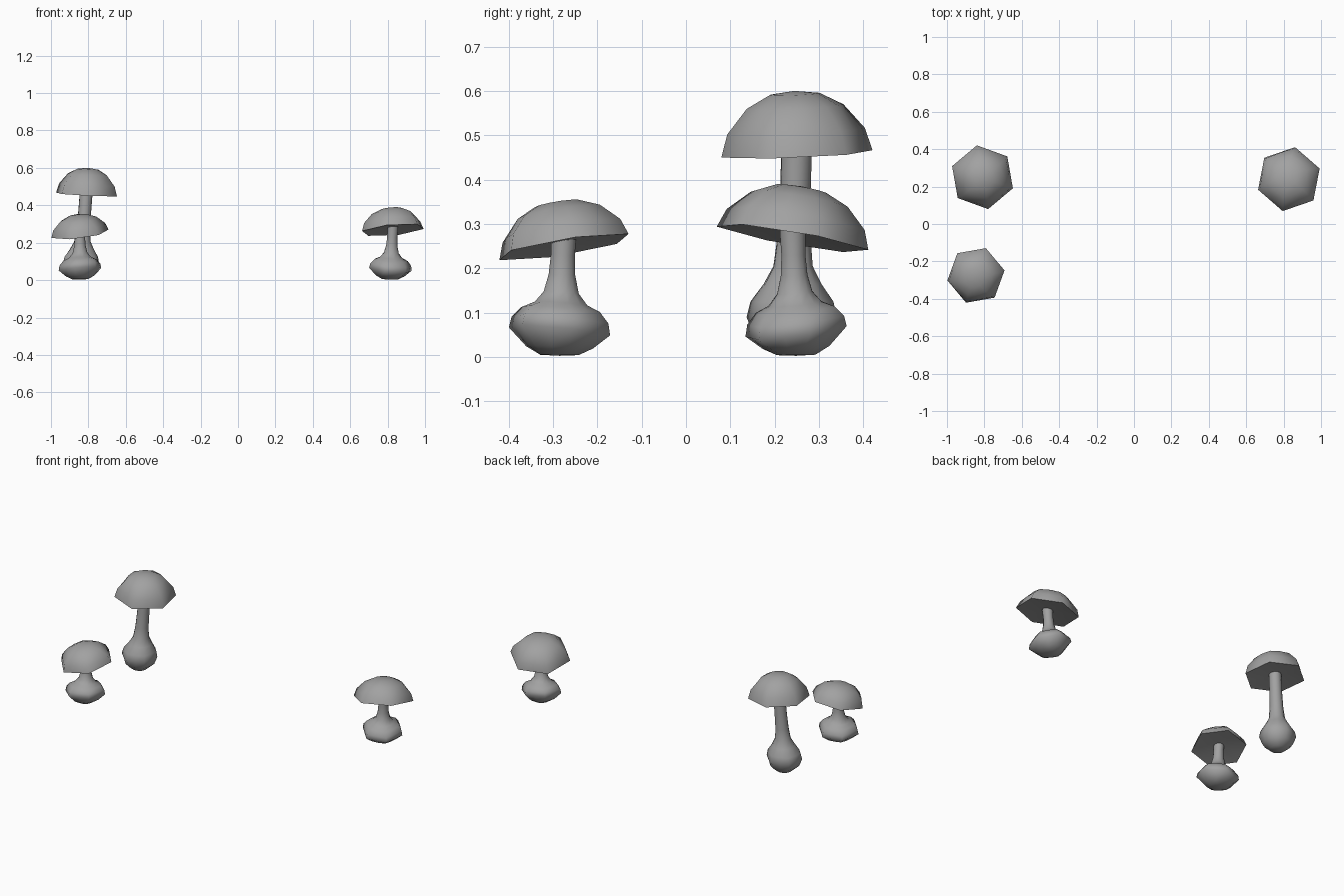
import bpy, bmesh
from math import cos, sin, radians, pi

cube = bpy.data.objects.get("Cube")
if cube:
    bpy.data.objects.remove(cube, do_unlink=True)

grey = bpy.data.materials.new("mushroom_grey")
grey.use_nodes = True
grey.diffuse_color = (0.36, 0.36, 0.36, 1)
grey.node_tree.nodes["Principled BSDF"].inputs["Base Color"].default_value = (0.36, 0.36, 0.36, 1)

SIDES = 12


def loft(name, profile, place, phase, smooth):
    """Skin rings of (radius, height, roundness): 0 is a hexagon, 1 a circle."""
    bm = bmesh.new()
    rings = []
    for r, h, rnd in profile:
        ring = []
        for i in range(SIDES if r else 1):
            flat = 1 if i % 2 == 0 else rnd + (1 - rnd) * cos(pi / 6)
            a = radians(phase) + 2 * pi * i / SIDES
            ring.append(bm.verts.new(place(r * flat * cos(a), r * flat * sin(a), h)))
        rings.append(ring)
    for low, high in zip(rings, rings[1:]):
        for i in range(SIDES):
            j = (i + 1) % SIDES
            quad = [low[i % len(low)], low[j % len(low)], high[j % len(high)], high[i % len(high)]]
            bm.faces.new(list(dict.fromkeys(quad)))
    bmesh.ops.recalc_face_normals(bm, faces=bm.faces)
    mesh = bpy.data.meshes.new(name)
    bm.to_mesh(mesh)
    bm.free()
    mesh.materials.append(grey)
    ob = bpy.data.objects.new(name, mesh)
    bpy.context.collection.objects.link(ob)
    bpy.ops.object.select_all(action="DESELECT")
    ob.select_set(True)
    bpy.context.view_layer.objects.active = ob
    bpy.ops.object.shade_smooth_by_angle(angle=radians(smooth))


# Cap: shallow hollow underside, crisp hexagonal rim, steep lip, rounded crown
CAP = [(0, 0.14, 1), (1, 0, 0), (0.91, 0.36, 0.15), (0.64, 0.75, 0.55),
       (0.33, 0.95, 0.9), (0, 1, 1)]

# Squat bulb flaring into a thin stem
SHORT = [(0, 0.003, 1), (0.045, 0.005, 0.8), (0.078, 0.022, 0.4), (0.118, 0.058, 0),
         (0.113, 0.083, 0.1), (0.092, 0.107, 0.4), (0.062, 0.12, 0.8), (0.041, 0.145, 1),
         (0.031, 0.185, 1), (0.028, 0.23, 1), (0.03, 0.29, 1), (0, 0.29, 1)]

# Taller round bulb with a long stem
TALL = [(0, 0.005, 1), (0.045, 0.012, 0.9), (0.085, 0.045, 0.6), (0.103, 0.09, 0.3),
        (0.095, 0.125, 0.5), (0.066, 0.165, 0.9), (0.045, 0.205, 1), (0.038, 0.27, 1),
        (0.035, 0.37, 1), (0.035, 0.49, 1), (0, 0.49, 1)]


def mushroom(tag, cap, stem, body):
    # Cap sits on a tilted rim plane
    cx, cy, cz, r, height, sx, sy, phase = cap
    def place_cap(x, y, h):
        z = h * height
        return cx + x - sx * z, cy + y - sy * z, cz + z + sx * x + sy * y
    loft(tag + "_cap", [(p[0] * r, p[1], p[2]) for p in CAP], place_cap, phase, 62)

    # Stem leans from the bulb to the cap; the bulb tilt fades upward
    bx, by, tx, ty, turn = stem
    top = body[-1][1]
    def place_stem(x, y, h):
        t = max(0, h / top - 0.2) / 0.8
        tilt = (tx * x + ty * y) * min(1, h / 0.05) * (1 - t)
        return bx + (cx - bx) * t + x, by + (cy - by) * t + y, h + tilt
    loft(tag + "_stem", body, place_stem, turn, 75)


mushroom("tall", (-0.81, 0.25, 0.458, 0.173, 0.142, -0.05, 0.04, 40),
         (-0.84, 0.238, 0, 0, 20), TALL)
mushroom("front", (-0.845, -0.275, 0.248, 0.155, 0.102, 0.12, 0.16, 10),
         (-0.845, -0.285, 0.08, -0.1, 15), SHORT)
mushroom("left", (0.828, 0.24, 0.268, 0.174, 0.117, 0.09, -0.17, 19),
         (0.815, 0.248, -0.1, 0.13, 15), SHORT)
